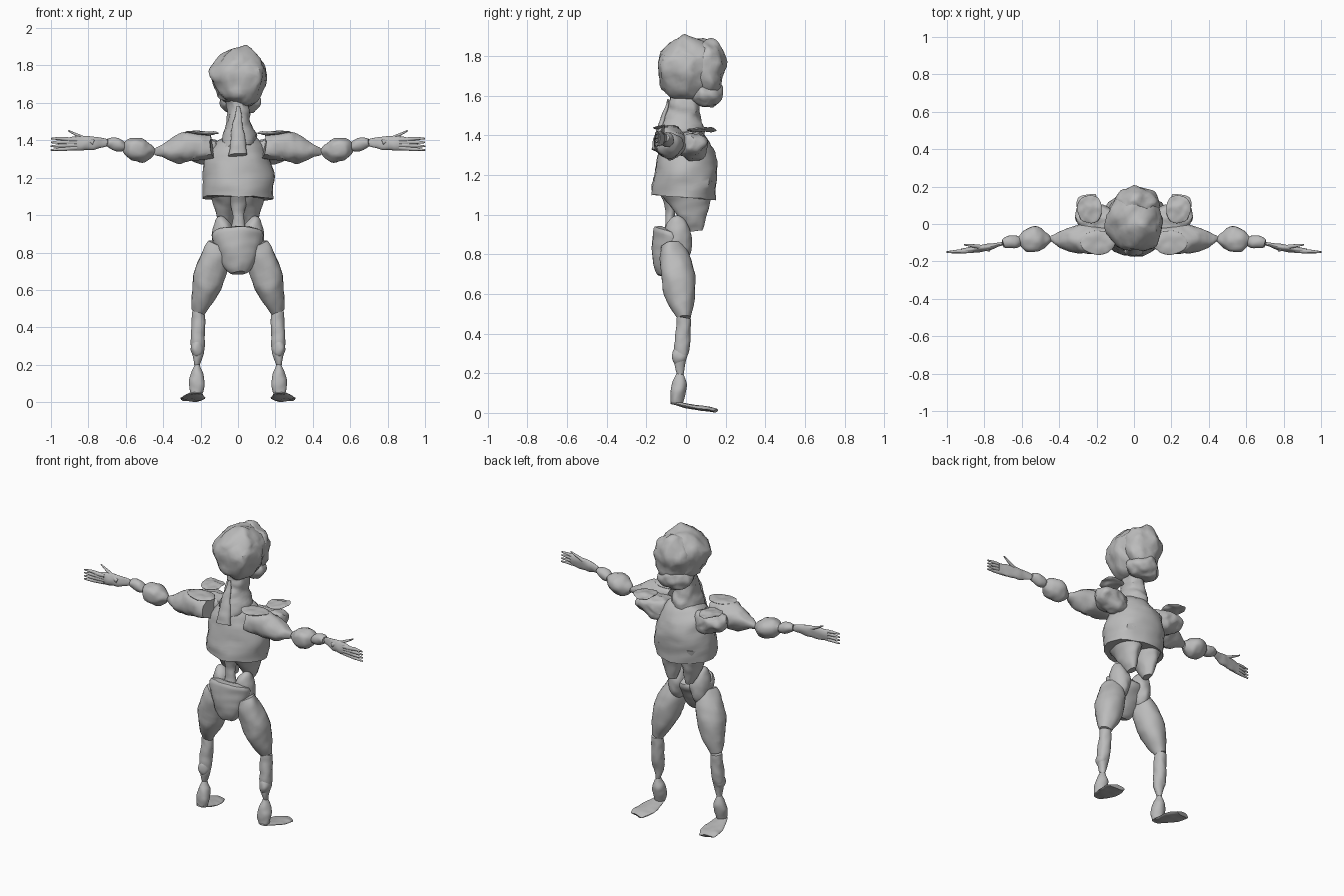
import bpy, bmesh, math
from mathutils import Vector, noise

cube = bpy.data.objects.get("Cube")
if cube:
    bpy.data.objects.remove(cube)

GREY = (0.5, 0.5, 0.5, 1)
clay = bpy.data.materials.new("clay_grey")
clay.use_nodes = True
clay.diffuse_color = GREY
clay.node_tree.nodes["Principled BSDF"].inputs["Base Color"].default_value = GREY


def weather(bm, rough, side):
    """Give the surface its lumpy finish, then place it on the chosen side."""
    for vert in bm.verts:
        co = vert.co.copy()
        co += noise.noise_vector(co * 9) * rough
        co += noise.noise_vector(co * 25) * rough * 0.4
        vert.co = (co.x * side, co.y, co.z)


def finish(name, bm):
    bmesh.ops.recalc_face_normals(bm, faces=bm.faces)
    mesh = bpy.data.meshes.new(name)
    bm.to_mesh(mesh)
    bm.free()
    mesh.materials.append(clay)
    obj = bpy.data.objects.new(name, mesh)
    bpy.context.collection.objects.link(obj)
    bpy.ops.object.select_all(action="DESELECT")
    obj.select_set(True)
    bpy.context.view_layer.objects.active = obj
    bpy.ops.object.shade_smooth_by_angle(angle=math.radians(35))


def bulge(first, middle, last):
    """Radius rule: a parabola through the start, middle and end radii."""
    def radius(t):
        ends = first * (1 - t) + last * t
        return ends + (middle - (first + last) / 2) * 4 * t * (1 - t)
    return radius


def limb(name, start, end, radius, stretch=(1, 1, 1), side=1, rough=0.01):
    """A round section swept from start to end, flattened by stretch."""
    start, end, stretch = Vector(start), Vector(end), Vector(stretch)
    turn = (end - start).to_track_quat("Z", "Y")
    sides, steps = 24, 20
    bm = bmesh.new()
    loops = []
    for step in range(steps + 1):
        t = step / steps
        loop = []
        for corner in range(sides):
            angle = math.tau * corner / sides
            spoke = turn @ Vector((math.cos(angle), math.sin(angle), 0))
            loop.append(bm.verts.new(start.lerp(end, t) + spoke * radius(t) * stretch))
        loops.append(loop)
    for low, high in zip(loops, loops[1:]):
        for j in range(sides):
            k = (j + 1) % sides
            bm.faces.new((low[j], low[k], high[k], high[j]))
    bm.faces.new(loops[0])
    bm.faces.new(loops[-1])
    weather(bm, rough, side)
    finish(name, bm)


def lump(name, centre, radii, side=1, rough=0.025):
    """A lumpy ellipsoid."""
    bm = bmesh.new()
    bmesh.ops.create_icosphere(bm, subdivisions=4, radius=1)
    for vert in bm.verts:
        vert.co = Vector(centre) + vert.co * Vector(radii)
    weather(bm, rough, side)
    finish(name, bm)


def ribcage_radius(t):
    return 0.19 * math.sqrt(1.02 - t ** 4)


def pelvis_radius(t):
    return 0.04 + 0.11 * t ** 0.6 * math.sqrt(1 - 0.8 * t ** 20)


# Head and neck
lump("skull", (0.01, 0.01, 1.74), (0.15, 0.16, 0.16))
lump("skull_back", (0.02, 0.1, 1.74), (0.12, 0.09, 0.14))
lump("jaw", (0.01, 0.09, 1.61), (0.1, 0.08, 0.07))
limb("neck", (0, -0.02, 1.36), (0, -0.01, 1.62), bulge(0.1, 0.07, 0.06),
     stretch=(1, 1.2, 1), rough=0.025)
limb("throat_ridge", (0, -0.15, 1.32), (0, -0.09, 1.58), bulge(0.05, 0.03, 0.01),
     stretch=(1, 0.6, 1))

# Trunk
limb("ribcage", (0, -0.01, 1.09), (0, 0.01, 1.43), ribcage_radius,
     stretch=(1, 0.84, 1), rough=0.015)
limb("waist_column", (0, -0.08, 0.85), (0, -0.08, 1.15), bulge(0.08, 0.03, 0.1),
     stretch=(1, 0.7, 1))
limb("pelvis", (0, -0.12, 0.69), (0, -0.07, 0.92), pelvis_radius, stretch=(1, 0.65, 1))

# Joints of the left limbs, mirrored for the right
hip, knee, ankle = (0.1, -0.07, 0.85), (0.21, -0.01, 0.48), (0.22, -0.03, 0.2)
heel, toes = (0.22, -0.05, 0.04), (0.25, 0.15, 0.01)
shoulder, elbow = (0.15, -0.08, 1.37), (0.45, -0.08, 1.34)
forearm_end, wrist = (0.61, -0.09, 1.37), (0.7, -0.11, 1.39)
knuckles = (0.92, -0.14, 1.38)

for word, side in (("left", 1), ("right", -1)):
    # Belly and hips
    limb(word + "_belly", (0.06, 0.05, 0.92), (0.07, 0, 1.15), bulge(0.02, 0.06, 0.09),
         stretch=(1, 1.6, 1), side=side)
    lump(word + "_hip", (0.08, -0.04, 0.87), (0.06, 0.07, 0.12), side, rough=0.01)

    # Leg and splayed flat foot
    limb(word + "_thigh", hip, knee, bulge(0.06, 0.085, 0.035), side=side)
    limb(word + "_shin", knee, ankle, bulge(0.035, 0.04, 0.016), side=side)
    lump(word + "_ankle_knot", (0.22, -0.03, 0.29), (0.035, 0.04, 0.05), side, rough=0.01)
    limb(word + "_heel", ankle, heel, bulge(0.016, 0.04, 0.03), side=side)
    limb(word + "_foot", (0.22, -0.08, 0.05), toes, bulge(0.02, 0.06, 0.05),
         stretch=(1, 1, 0.18), side=side)

    # Shoulder lump and thin plates
    lump(word + "_shoulder", (0.21, 0.02, 1.35), (0.1, 0.1, 0.07), side, rough=0.03)
    lump(word + "_collar_plate", (0.19, -0.1, 1.44), (0.09, 0.06, 0.01), side, rough=0.01)
    lump(word + "_shoulder_plate", (0.24, 0.08, 1.43), (0.07, 0.08, 0.01), side, rough=0.02)

    # Knotted arm and flat hand
    limb(word + "_upper_arm", shoulder, elbow, bulge(0.07, 0.075, 0.016), side=side, rough=0.02)
    limb(word + "_forearm", elbow, forearm_end, bulge(0.02, 0.065, 0.025), side=side, rough=0.015)
    limb(word + "_wrist", forearm_end, wrist, bulge(0.025, 0.035, 0.02), side=side)
    limb(word + "_palm", wrist, knuckles, bulge(0.02, 0.04, 0.03),
         stretch=(1, 0.4, 1), side=side)
    for finger in range(4):
        spread = 0.02 * finger - 0.03
        limb(f"{word}_finger_{finger + 1}",
             Vector(knuckles) + Vector((-0.06, 0, spread * 0.7)),
             Vector(knuckles) + Vector((0.08, -0.01, spread)),
             bulge(0.012, 0.01, 0.004), side=side, rough=0.005)
    limb(word + "_thumb", (0.77, -0.13, 1.39), (0.91, -0.11, 1.45),
         bulge(0.015, 0.01, 0.004), side=side, rough=0.005)
